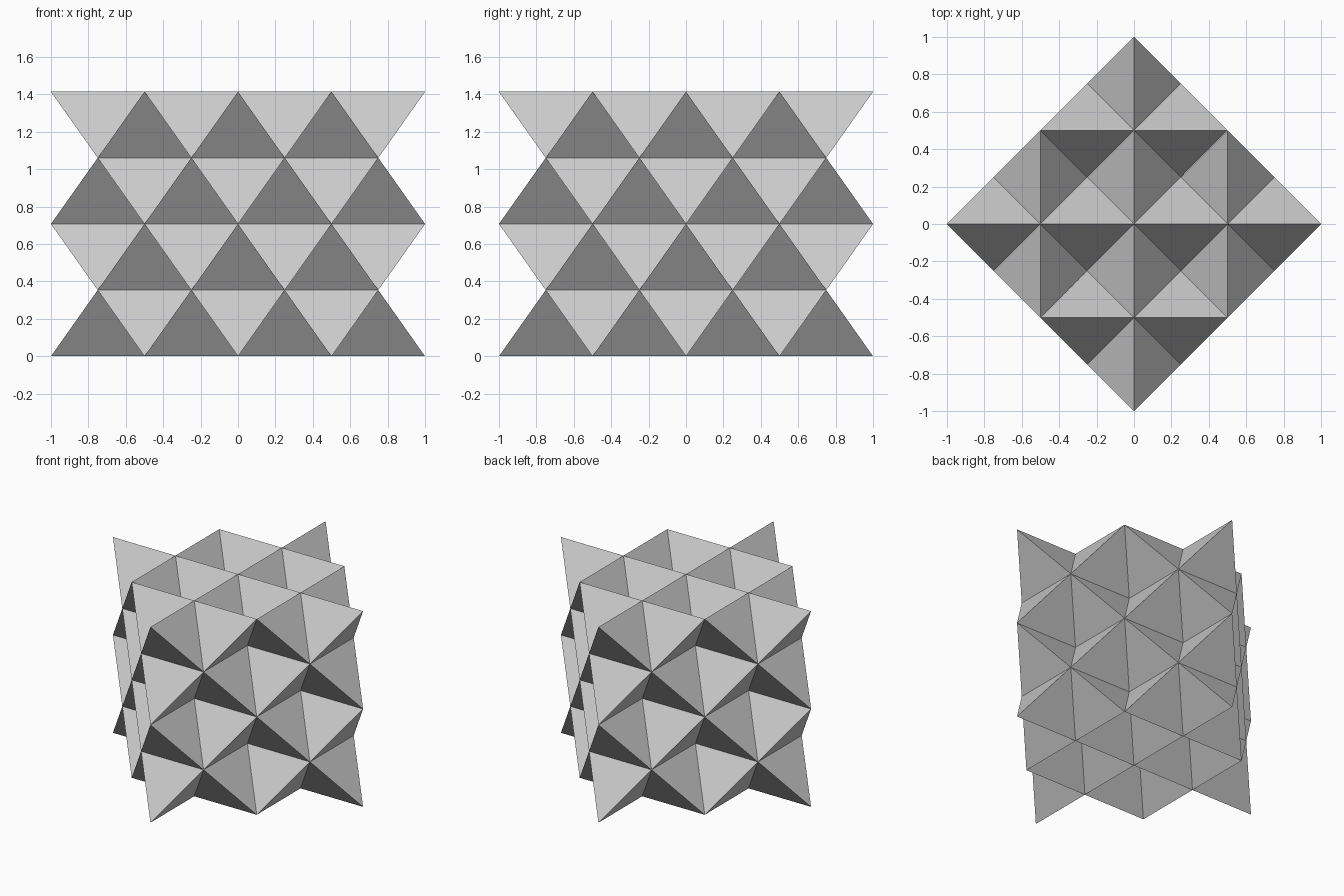
import bpy, bmesh, math
from itertools import product
from mathutils import Matrix, Vector

default_cube = bpy.data.objects.get("Cube")
if default_cube:
    bpy.data.objects.remove(default_cube, do_unlink=True)

HALF = math.sqrt(2) / 4  # half the width of one star's bounding cube

grey = bpy.data.materials.new("light_grey")
grey.use_nodes = True
colour = (0.6, 0.6, 0.6, 1)
grey.diffuse_color = colour
grey.node_tree.nodes["Principled BSDF"].inputs["Base Color"].default_value = colour


def star_mesh():
    """Octahedron with a tetrahedral spike on each face."""
    bm = bmesh.new()
    for axis, side in product(range(3), (-HALF, HALF)):
        point = Vector()
        point[axis] = side
        bm.verts.new(point)
    bmesh.ops.convex_hull(bm, input=bm.verts[:])
    tips = bmesh.ops.poke(bm, faces=bm.faces[:])["verts"]
    for tip in tips:
        tip.co *= 3  # face centre out to the cube corner
    bmesh.ops.recalc_face_normals(bm, faces=bm.faces[:])
    mesh = bpy.data.meshes.new("star")
    bm.to_mesh(mesh)
    bm.free()
    mesh.materials.append(grey)
    return mesh


# Two by two by two block of stars, standing corner to the front
mesh = star_mesh()
turn = Matrix.Rotation(math.radians(45), 4, "Z")
names = {0: ("right", "left"), 1: ("front", "back"), 2: ("lower", "upper")}
for cell in product((0, 1), repeat=3):
    label = "_".join(names[axis][cell[axis]] for axis in (2, 1, 0))
    star = bpy.data.objects.new(label + "_star", mesh)
    centre = Vector([(2 * c - 1) * HALF for c in cell])
    centre.z += 2 * HALF
    star.matrix_world = turn @ Matrix.Translation(centre)
    bpy.context.collection.objects.link(star)
